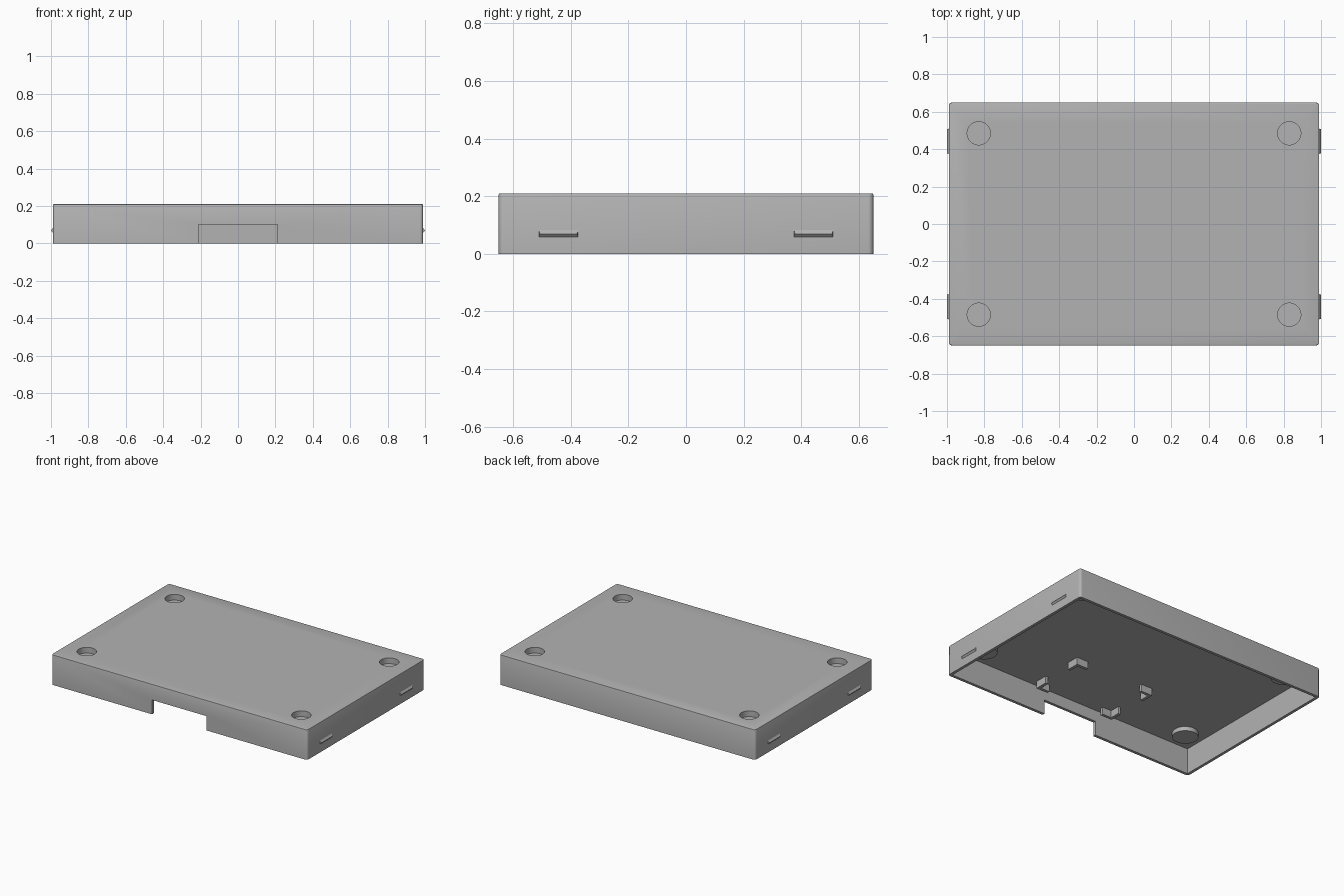
import bpy
import bmesh
from mathutils import Matrix

HALF_X, HALF_Y, HEIGHT = 0.99, 0.65, 0.21
WALL, CEILING = 0.02, 0.18

if "Cube" in bpy.data.objects:
    bpy.data.objects.remove(bpy.data.objects["Cube"])

grey = bpy.data.materials.new("grey_plastic")
grey.use_nodes = True
grey.diffuse_color = (0.45, 0.45, 0.45, 1)
grey.node_tree.nodes["Principled BSDF"].inputs["Base Color"].default_value = grey.diffuse_color


def finish(name, bm):
    bmesh.ops.recalc_face_normals(bm, faces=bm.faces)
    mesh = bpy.data.meshes.new(name)
    bm.to_mesh(mesh)
    bm.free()
    mesh.materials.append(grey)
    obj = bpy.data.objects.new(name, mesh)
    bpy.context.collection.objects.link(obj)
    return obj


def block(bm, low, high):
    """Add a box between two corners."""
    size = [b - a for a, b in zip(low, high)]
    mid = [(a + b) / 2 for a, b in zip(low, high)]
    matrix = Matrix.Translation(mid) @ Matrix.Diagonal((*size, 1))
    bmesh.ops.create_cube(bm, size=1, matrix=matrix)


def discs(name, radius, low, high):
    """Four upright cylinders, one near each corner of the lid."""
    bm = bmesh.new()
    for x in (-0.83, 0.83):
        for y in (-0.485, 0.485):
            bmesh.ops.create_cone(bm, cap_ends=True, segments=48, radius1=radius,
                                  radius2=radius, depth=high - low,
                                  matrix=Matrix.Translation((x, y, (low + high) / 2)))
    return finish(name, bm)


def combine(target, tool, operation):
    mod = target.modifiers.new(tool.name, "BOOLEAN")
    mod.object, mod.operation, mod.solver = tool, operation, "EXACT"
    bpy.context.view_layer.objects.active = target
    bpy.ops.object.modifier_apply(modifier=mod.name)
    bpy.data.objects.remove(tool)


# Lid body: rounded corners and a fine chamfer around the top
bm = bmesh.new()
block(bm, (-HALF_X, -HALF_Y, 0), (HALF_X, HALF_Y, HEIGHT))
upright = [e for e in bm.edges if abs(e.verts[0].co.z - e.verts[1].co.z) > 0.1]
bmesh.ops.bevel(bm, geom=upright, offset=0.018, segments=5, profile=0.5, affect="EDGES")
top = [e for e in bm.edges if all(v.co.z > HEIGHT - 0.001 for v in e.verts)]
bmesh.ops.bevel(bm, geom=top, offset=0.005, segments=2, profile=0.5, affect="EDGES")
lid = finish("lid_shell", bm)

# Hollow underside
bm = bmesh.new()
block(bm, (WALL - HALF_X, WALL - HALF_Y, -0.1), (HALF_X - WALL, HALF_Y - WALL, CEILING))
combine(lid, finish("cavity", bm), "DIFFERENCE")

# Cable notch in the front wall
bm = bmesh.new()
block(bm, (-0.21, -HALF_Y - 0.1, -0.1), (0.21, -HALF_Y + 0.1, 0.10))
combine(lid, finish("notch", bm), "DIFFERENCE")

# Round recesses, each with a closed cup below the ceiling
combine(lid, discs("cups", 0.083, 0.15, 0.195), "UNION")
combine(lid, discs("recesses", 0.062, 0.17, 0.3), "DIFFERENCE")

# L-shaped board holders hanging from the ceiling
bm = bmesh.new()
ARM, THICK = 0.09, 0.02
for sx in (-1, 1):
    for sy in (-1, 1):
        x, y = sx * 0.31, -0.39 + sy * 0.20
        for dx, dy in ((ARM, THICK), (THICK, ARM)):
            x2, y2 = x - sx * dx, y - sy * dy
            block(bm, (min(x, x2), min(y, y2), 0.13), (max(x, x2), max(y, y2), CEILING + 0.005))
finish("board_holders", bm)

# Snap ridges on both ends: wedge-shaped bars
bm = bmesh.new()
for sx in (-1, 1):
    for y in (-0.4425, 0.4425):
        ends = []
        for dy in (-1, 1):
            points = ((-0.005, 0.058, 0.068), (0, 0.058, 0.068),
                      (0.01, 0.069, 0.064), (0, 0.082, 0.068), (-0.005, 0.082, 0.068))
            ends.append([bm.verts.new((sx * (HALF_X + d), y + dy * w, z)) for d, z, w in points])
        a, b = ends
        bm.faces.new(a)
        bm.faces.new(b)
        for i in range(len(a)):
            j = (i + 1) % len(a)
            bm.faces.new((a[i], a[j], b[j], b[i]))
finish("snap_ridges", bm)

# Smooth the round walls, keep the edges crisp
bpy.ops.object.select_all(action="DESELECT")
lid.select_set(True)
bpy.context.view_layer.objects.active = lid
bpy.ops.object.shade_smooth_by_angle()
